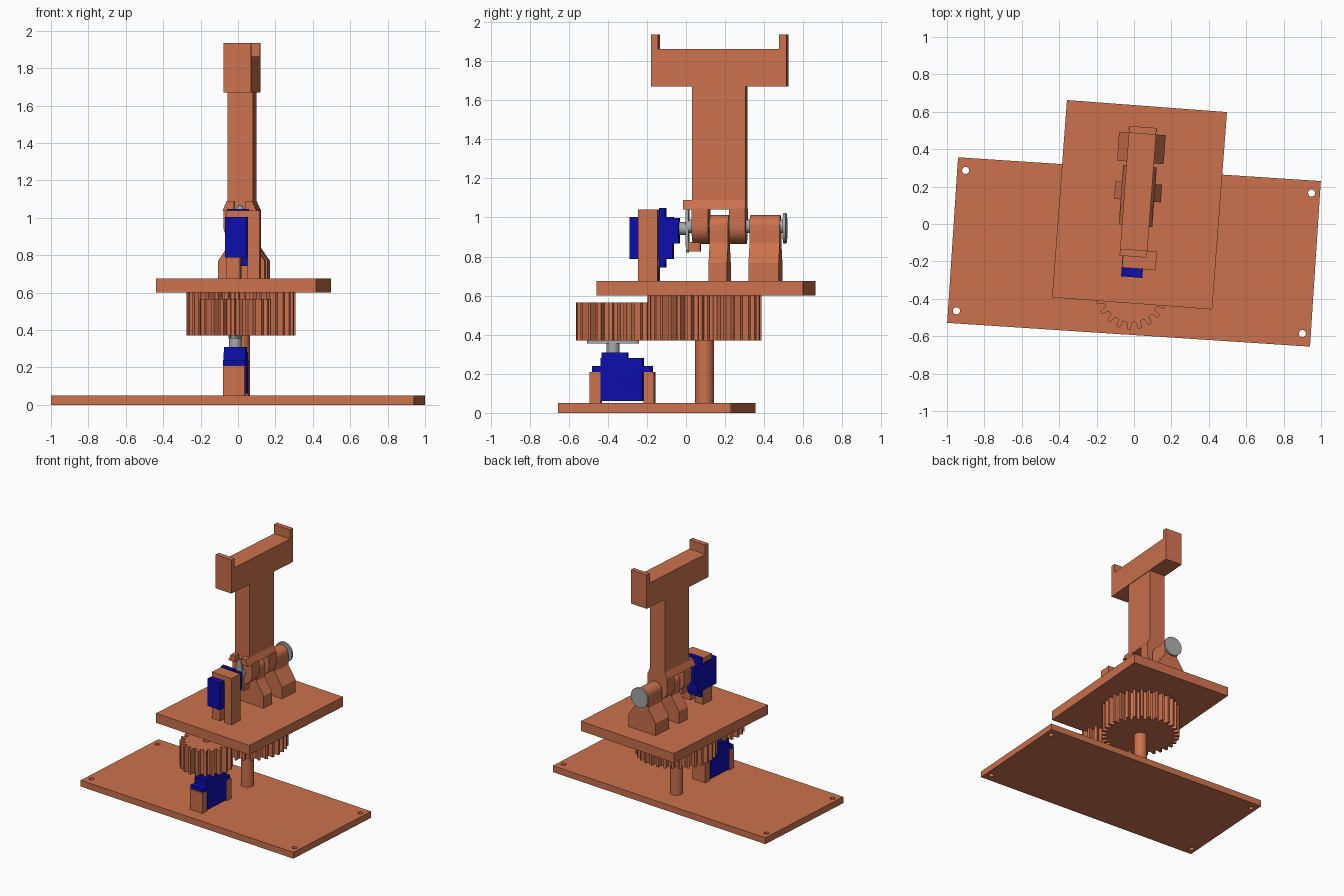
import bpy, math
from mathutils import Matrix

if "Cube" in bpy.data.objects:
    bpy.data.objects.remove(bpy.data.objects["Cube"])

def material(name, rgb):
    m = bpy.data.materials.new(name)
    m.diffuse_color = (*rgb, 1)
    m.use_nodes = True
    m.node_tree.nodes["Principled BSDF"].inputs["Base Color"].default_value = m.diffuse_color
    return m

ORANGE = material("terracotta", (0.60, 0.165, 0.075))
BLUE = material("servo blue", (0.004, 0.004, 0.42))
GREY = material("metal grey", (0.38, 0.39, 0.39))

# Both frames turn about the centre post; the turntable is turned slightly further
PIVOT = Matrix.Translation((0.016, 0.095, 0))
LOWER = PIVOT @ Matrix.Rotation(math.radians(-3.75), 4, 'Z')
UPPER = PIVOT @ Matrix.Rotation(math.radians(-4.3), 4, 'Z')

# Profile planes: Z = (x, y), Y = (x, z), X = (y, z)
AXES = {
    'Z': Matrix.Identity(4),
    'Y': Matrix(((1, 0, 0, 0), (0, 0, -1, 0), (0, 1, 0, 0), (0, 0, 0, 1))),
    'X': Matrix(((0, 0, 1, 0), (1, 0, 0, 0), (0, 1, 0, 0), (0, 0, 0, 1))),
}

def prism(name, loops, a, b, mat, frame, axis='Z'):
    """Extrude closed outlines (later loops are holes) from a to b along an axis."""
    cu = bpy.data.curves.new(name, 'CURVE')
    cu.dimensions, cu.fill_mode, cu.extrude = '2D', 'BOTH', (b - a) / 2
    for pts in loops:
        s = cu.splines.new('POLY')
        s.points.add(len(pts) - 1)
        for p, (x, y) in zip(s.points, pts):
            p.co = (x, y, 0, 1)
        s.use_cyclic_u = True
    tmp = bpy.data.objects.new(name + "_outline", cu)
    bpy.context.collection.objects.link(tmp)
    dg = bpy.context.evaluated_depsgraph_get()
    me = bpy.data.meshes.new_from_object(tmp.evaluated_get(dg))
    bpy.data.objects.remove(tmp)
    mid = (a + b) / 2
    me.transform(AXES[axis] @ Matrix.Translation((0, 0, -mid if axis == 'Y' else mid)))
    me.transform(frame)
    me.materials.clear()
    me.materials.append(mat)
    ob = bpy.data.objects.new(name, me)
    bpy.context.collection.objects.link(ob)
    return ob

def rect(x0, x1, y0, y1):
    return [(x0, y0), (x1, y0), (x1, y1), (x0, y1)]

def arc(r, x=0, y=0, a0=0, a1=360, n=32):
    m = n if a1 - a0 == 360 else n + 1
    return [(x + r * math.cos(math.radians(a0 + (a1 - a0) * i / n)),
             y + r * math.sin(math.radians(a0 + (a1 - a0) * i / n))) for i in range(m)]

def gear(teeth, tip, root, y=0):
    pts = []
    for i in range(teeth):
        for f, r in ((-0.30, root), (-0.16, tip), (0.16, tip), (0.30, root)):
            a = (i + f) / teeth * math.tau
            pts.append((r * math.cos(a), y + r * math.sin(a)))
    return pts

# Servo side outline: (along, height), output shaft at along = 0
SERVO = [(-.06, 0), (.155, 0), (.155, .15), (.2, .15), (.2, .18), (.155, .18),
         (.155, .22), (.075, .22), (.075, .25), (-.055, .25), (-.055, .22),
         (-.06, .22), (-.06, .18), (-.105, .18), (-.105, .15), (-.06, .15)]

def horn(x, y, half):
    """Two-armed servo horn, wide at its middle, arms along y."""
    return [(x + a, y + b) for a, b in
            ((.035, 0), (.018, half * .9), (.008, half), (-.008, half), (-.018, half * .9),
             (-.035, 0), (-.018, -half * .9), (-.008, -half), (.008, -half), (.018, -half * .9))]

# Base plate with screw holes
BY = -0.245
holes = [arc(0.019, sx * 0.927, BY + sy * 0.376, n=20) for sx in (-1, 1) for sy in (-1, 1)]
prism("base_plate", [rect(-.972, .972, BY - .4435, BY + .4435)] + holes, 0, .05, ORANGE, LOWER)

# Centre post and gears
GY = -0.469
prism("centre_post", [arc(.048)], .05, .38, ORANGE, LOWER)
prism("large_gear", [gear(32, .292, .252)], .37, .6, ORANGE, UPPER)
prism("small_gear", [gear(20, .191, .153, GY), arc(.022, 0, GY, n=20)], .37, .565, ORANGE, LOWER)

# Turning servo, its mounts, shaft and horn
prism("turn_servo", [[(GY + l, .06 + h) for l, h in SERVO]], -.058, .058, BLUE, LOWER, 'X')
for i, y in enumerate((-.585, -.309)):
    prism(f"turn_servo_mount_{i}", [rect(-.058, .058, y, y + .054)], .05, .21, ORANGE, LOWER)
prism("turn_shaft", [arc(.033, 0, GY)], .31, .356, GREY, LOWER)
prism("turn_horn", [horn(0, GY, .133)], .355, .37, GREY, LOWER)

# Turntable
prism("turntable", [rect(-.416, .442, -.52, .538)], .6, .675, ORANGE, UPPER)

# Tilting servo and its open bracket
SZ = 0.943
prism("tilt_servo", [[(-.38 + h, SZ - l) for l, h in SERVO]], -.057, .057, BLUE, UPPER, 'X')
prism("tilt_bracket", [[(.06, .675), (.125, .675), (.125, 1.04), (-.055, 1.04),
                        (-.055, 1.003), (.06, 1.003)]], -.333, -.233, ORANGE, UPPER, 'Y')
prism("tilt_bracket_stub", [rect(-.055, .02, .675, .788)], -.333, -.233, ORANGE, UPPER, 'Y')
prism("tilt_shaft", [arc(.033, 0, SZ)], -.131, -.094, GREY, UPPER, 'Y')
prism("tilt_horn", [horn(0, SZ, .122)], -.095, -.08, GREY, UPPER, 'Y')

# Pedestal bearings with rounded tops
AZ = 0.955
pedestal = [(-.125, .675), (.125, .675), (.125, .77), (.057, .87)] + \
    arc(.057, 0, AZ, 0, 180, 16) + [(-.057, .87), (-.125, .77)]
prism("front_bearing", [pedestal], .03, .125, ORANGE, UPPER, 'Y')
prism("rear_bearing", [pedestal], .235, .39, ORANGE, UPPER, 'Y')

# Axle and end cap
prism("axle", [arc(.034, 0, AZ)], -.09, .405, GREY, UPPER, 'Y')
prism("axle_cap", [arc(.077, 0, .945)], .405, .42, GREY, UPPER, 'Y')

# Arm: forked legs, flared shoulder, column and cradle
leg = arc(.09, 0, AZ, 180, 360, 20) + [(.09, 1.045), (-.09, 1.045)]
prism("arm_front_leg", [leg], -.06, .024, ORANGE, UPPER, 'Y')
prism("arm_rear_leg", [leg], .131, .215, ORANGE, UPPER, 'Y')
prism("arm_shoulder", [[(-.09, 1.04), (.09, 1.04), (.068, 1.09), (-.068, 1.09)]],
      -.06, .215, ORANGE, UPPER, 'Y')
for side, s in (("left", -1), ("right", 1)):
    prism(f"horn_hood_{side}", [[(s * .03, 1.04), (s * .09, 1.04), (s * .068, 1.09), (s * .03, 1.09)]],
          -.105, -.06, ORANGE, UPPER, 'Y')
prism("horn_catch", [rect(-.035, .035, .825, .875)], -.08, -.02, ORANGE, UPPER, 'Y')
prism("arm_column", [rect(-.06, .215, 1.09, 1.67)], -.068, .068, ORANGE, UPPER, 'X')
prism("arm_cradle", [[(-.27, 1.67), (.425, 1.67), (.425, 1.935), (.388, 1.935), (.388, 1.862),
                      (-.233, 1.862), (-.233, 1.935), (-.27, 1.935)]],
      -.073, .073, ORANGE, UPPER, 'X')

# Smooth round parts, keep sharp edges
for ob in bpy.context.collection.objects:
    ob.select_set(True)
    bpy.context.view_layer.objects.active = ob
bpy.ops.object.shade_smooth_by_angle(angle=math.radians(25))
